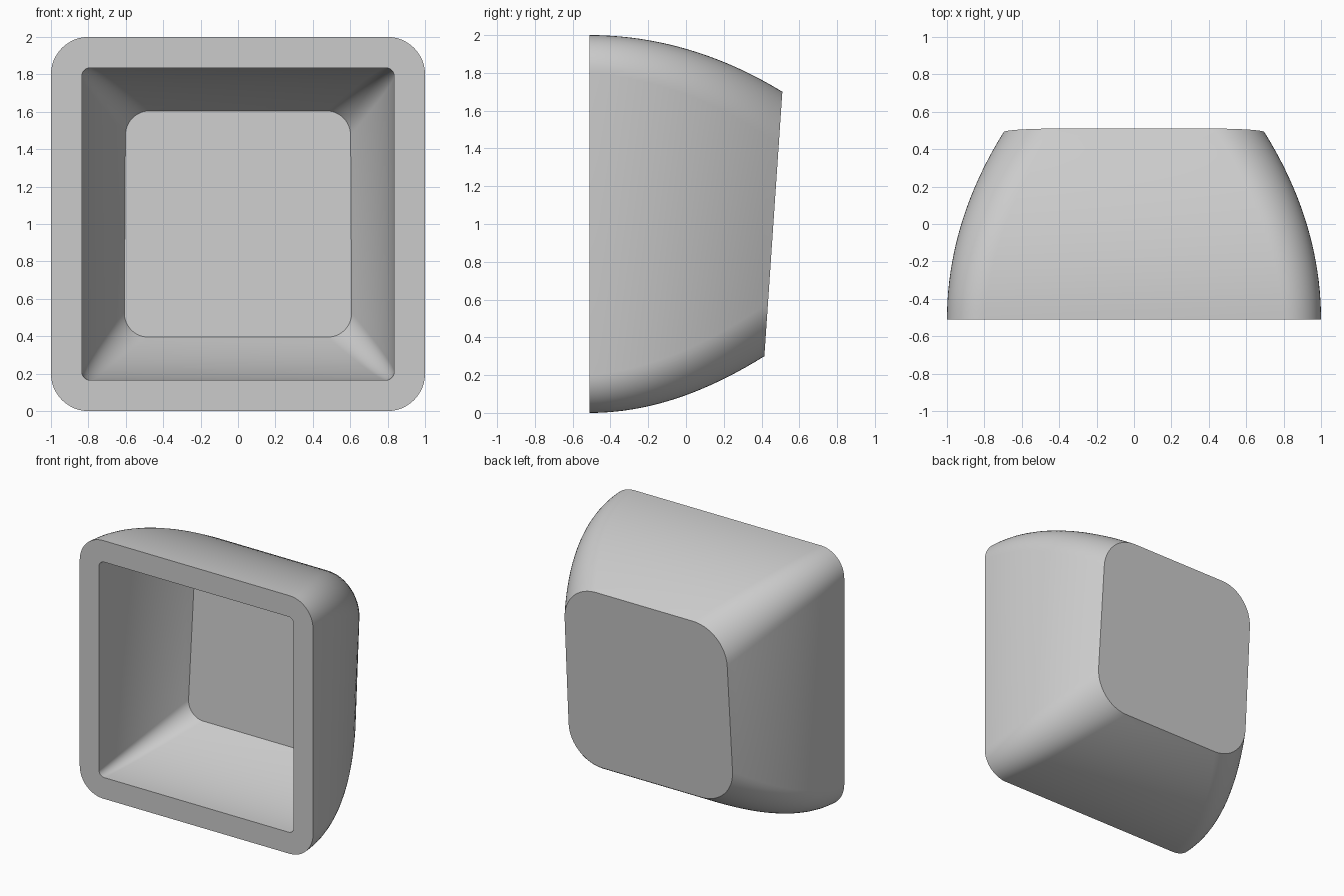
import bpy
import bmesh
import math

cube = bpy.data.objects.get("Cube")
if cube:
    bpy.data.objects.remove(cube, do_unlink=True)

FRONT_Y = -0.51   # plane of the open rim
TILT = 0.068      # slope of the closed end
CORNER_STEPS = 12
RINGS = 20


def rounded_square(half, radius):
    """Outline of a rounded square centred on the origin."""
    points = []
    for corner in range(4):
        start = corner * math.pi / 2
        cx = math.copysign(half - radius, math.cos(start + math.pi / 4))
        cz = math.copysign(half - radius, math.sin(start + math.pi / 4))
        for i in range(CORNER_STEPS + 1):
            a = start + math.pi / 2 * i / CORNER_STEPS
            points.append((cx + radius * math.cos(a), cz + radius * math.sin(a)))
    return points


def add_ring(bm, t, half, shrink, radius, radius_gain, depth):
    """One section of a bowed, tapering wall; t runs from rim to closed end."""
    ring = []
    for x, z in rounded_square(half - shrink * t * t, radius + radius_gain * t):
        x *= 1 - 0.01 * t * t * z
        ring.append(bm.verts.new((x, FRONT_Y + t * (depth + TILT * z), z + 1)))
    return ring


# Hollow cap: outer wall from closed end to rim, then inner wall to the floor
bm = bmesh.new()
steps = [i / RINGS for i in range(RINGS + 1)]
rings = [add_ring(bm, t, 1.0, 0.3, 0.2, 0.08, 0.9725) for t in reversed(steps)]
rings += [add_ring(bm, t, 0.835, 0.23, 0.045, 0.085, 0.805) for t in steps]
for a, b in zip(rings, rings[1:]):
    for i in range(len(a)):
        j = (i + 1) % len(a)
        bm.faces.new((a[i], a[j], b[j], b[i]))
bm.faces.new(rings[0])
bm.faces.new(rings[-1])
bmesh.ops.recalc_face_normals(bm, faces=bm.faces)

mesh = bpy.data.meshes.new("hollow_cap")
bm.to_mesh(mesh)
bm.free()
cap = bpy.data.objects.new("hollow_cap", mesh)
bpy.context.collection.objects.link(cap)

# Plain grey plastic
grey = bpy.data.materials.new("light_grey")
grey.use_nodes = True
colour = (0.6, 0.6, 0.6, 1)
grey.diffuse_color = colour
grey.node_tree.nodes["Principled BSDF"].inputs["Base Color"].default_value = colour
mesh.materials.append(grey)

# Smooth walls with crisp rim and end edges
bpy.ops.object.select_all(action="DESELECT")
cap.select_set(True)
bpy.context.view_layer.objects.active = cap
bpy.ops.object.shade_smooth_by_angle(angle=math.radians(30))
